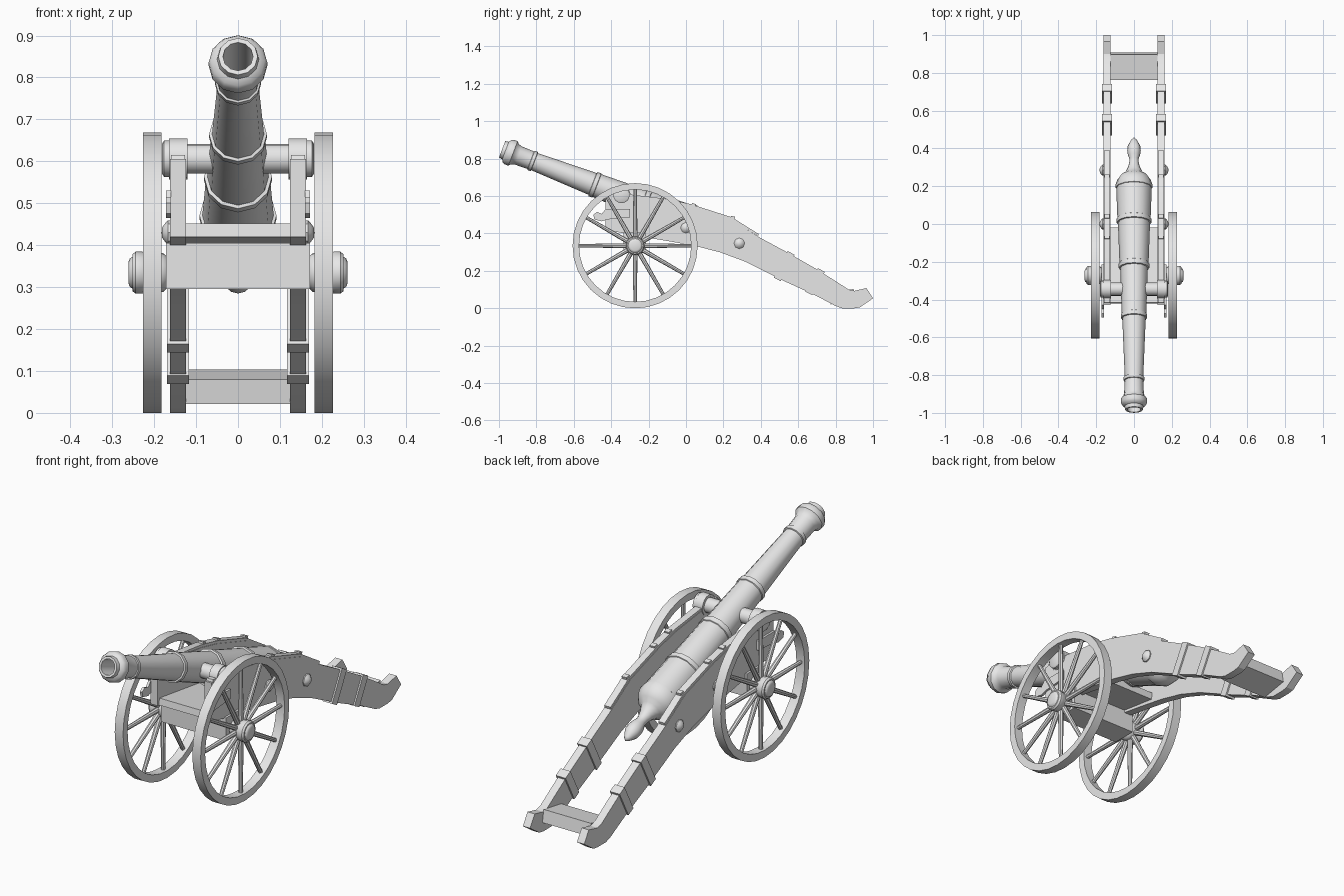
import bpy, bmesh, math
from mathutils import Matrix, Vector

if "Cube" in bpy.data.objects:
    bpy.data.objects.remove(bpy.data.objects["Cube"])

METAL = bpy.data.materials.new("plain grey")
METAL.diffuse_color = (0.8, 0.8, 0.8, 1)
METAL.use_nodes = True
METAL.node_tree.nodes["Principled BSDF"].inputs["Base Color"].default_value = METAL.diffuse_color
TO_X = Matrix.Rotation(math.pi / 2, 4, 'Y')          # local z -> world x


def finish(name, bm, matrix=Matrix(), mirror=False, angle=36):
    """Turn a bmesh into an object, optionally mirrored across x."""
    bmesh.ops.transform(bm, matrix=matrix, verts=bm.verts)
    bmesh.ops.remove_doubles(bm, verts=bm.verts, dist=1e-5)
    bmesh.ops.recalc_face_normals(bm, faces=bm.faces)
    me = bpy.data.meshes.new(name)
    bm.to_mesh(me)
    bm.free()
    me.materials.append(METAL)
    me.shade_smooth()
    me.set_sharp_from_angle(angle=math.radians(angle))
    ob = bpy.data.objects.new(name, me)
    bpy.context.collection.objects.link(ob)
    if mirror:
        ob.modifiers.new("mirror", 'MIRROR').use_mirror_merge = False
    return ob


def lathe(name, profile, matrix, n=12, closed=False, mirror=False):
    """Spin (height, radius) points about local z."""
    bm = bmesh.new()
    rings = [[bm.verts.new((r * math.cos(2 * math.pi * i / n),
                            r * math.sin(2 * math.pi * i / n), h)) for i in range(n)]
             for h, r in profile]
    pairs = list(zip(rings, rings[1:]))
    if closed:
        pairs.append((rings[-1], rings[0]))
    for a, b in pairs:
        for i in range(n):
            j = (i + 1) % n
            bm.faces.new((a[i], a[j], b[j], b[i]))
    return finish(name, bm, matrix, mirror)


def box(name, loc, size, tilt=0, mirror=False):
    bm = bmesh.new()
    bmesh.ops.create_cube(bm, size=1)
    m = (Matrix.Translation(loc) @ Matrix.Rotation(math.radians(tilt), 4, 'X')
         @ Matrix.Diagonal((*size, 1)))
    return finish(name, bm, m, mirror)


def slab(name, outline, x0, x1):
    """Extrude a (y, z) outline from x0 to x1, mirrored."""
    bm = bmesh.new()
    f = bm.faces.new([bm.verts.new((x0, y, z)) for y, z in outline])
    g = bmesh.ops.extrude_face_region(bm, geom=[f])
    bmesh.ops.translate(bm, vec=(x1 - x0, 0, 0),
                        verts=[v for v in g["geom"] if isinstance(v, bmesh.types.BMVert)])
    return finish(name, bm, mirror=True, angle=20)


# Barrel: one turned profile with bands, rounded breech and knob, (y, radius)
SLOPE = 0.383
axis = Vector((0, 1, -SLOPE)).normalized()
muzzle = Vector((0, -0.983, 0.85))
along = Matrix.Translation(muzzle) @ axis.to_track_quat('Z', 'Y').to_matrix().to_4x4()
barrel = [(-.70, 0), (-.70, .034), (-.983, .036), (-.983, .047), (-.965, .05), (-.957, .064),
          (-.945, .070), (-.925, .070), (-.915, .058), (-.895, .052), (-.83, .050),
          (-.828, .055), (-.812, .055), (-.81, .049), (-.50, .062), (-.498, .069),
          (-.478, .069), (-.476, .065), (-.235, .073), (-.233, .081), (-.21, .081),
          (-.208, .077), (.005, .085), (.007, .092), (.028, .092), (.03, .088),
          (.19, .094), (.192, .097), (.21, .097), (.235, .088), (.255, .072), (.268, .05),
          (.285, .040), (.30, .032), (.325, .025), (.345, .024), (.365, .032), (.39, .036),
          (.41, .034), (.43, .024), (.445, .015), (.46, 0)]
stretch = math.sqrt(1 + SLOPE ** 2)
lathe("barrel", [((y + .983) * stretch, r) for y, r in barrel], along, 12)

# Trunnions across the barrel, with end caps and cap squares over them
TY, TZ = -0.345, 0.606
pivot = Matrix.Translation((0, TY, TZ)) @ TO_X
lathe("trunnion", [(-.17, 0), (-.17, .035), (.17, .035), (.17, 0)], pivot, 16)
lathe("trunnion_cap", [(.163, 0), (.163, .044), (.176, .044), (.181, .036), (.181, 0)],
      pivot, 16, mirror=True)
lathe("cap_square", [(.121, .036), (.121, .049), (.164, .049), (.164, .036)],
      pivot, 16, closed=True, mirror=True)

# Carriage cheeks: long curved side planks ending in an upturned trail
cheek = [(-.43, .605), (-.30, .597), (-.10, .572), (.02, .545), (.24, .475), (.32, .425),
         (.40, .375), (.53, .305), (.69, .214), (.80, .145), (.87, .100), (.90, .093),
         (.965, .108), (1.0, .053), (.93, .005), (.90, 0), (.835, 0), (.80, .012),
         (.69, .07), (.53, .143), (.315, .25), (.18, .30), (.05, .333), (-.10, .36),
         (-.28, .39), (-.43, .42)]
slab("cheek", cheek, .124, .162)

# Iron straps along the top edge of the cheeks
strap = [(-.42, .603), (-.30, .596), (-.10, .572), (.02, .545), (.24, .475), (.32, .425), (.385, .385)]
slab("top_strap", strap + [(y + .004, z + .012) for y, z in reversed(strap)], .126, .160)
for y, z in ((-.07, .576), (.04, .55), (.25, .482)):
    box("strap_clip", (.143, y, z), (.026, .022, .02), -15, True)

# Hook plates on the outside at the front
hook = [(-.49, .475), (-.495, .50), (-.475, .515), (-.45, .505), (-.43, .53), (-.30, .53),
        (-.30, .485), (-.42, .475), (-.45, .465)]
slab("hook_plate", hook, .160, .172)

# Bands wrapped round the trail
for y, z, h in ((.525, .225, .16), (.69, .142, .142)):
    box("trail_band", (.143, y, z), (.052, .042, h), -28, True)

# Domed bolts through the cheeks
for y, z in ((0, .43), (.285, .347)):
    m = Matrix.Translation((0, y, z)) @ TO_X
    lathe("cheek_bolt", [(.15, 0), (.15, .029), (.167, .029), (.174, .022), (.181, .012), (.182, 0)],
          m, 8, mirror=True)

# Cross pieces: floor plank, axle bed and trail plank
box("floor_plank", (0, -.22, .408), (.25, .40, .032), -8)
box("axle_bed", (0, -.275, .35), (.344, .12, .11))
box("trail_plank", (0, .835, .062), (.25, .135, .06), 10)

# Axle and wheels: rim, hub and twelve spokes each
HUB = Vector((0, -.272, .3345))
wheel = Matrix.Translation(HUB) @ TO_X
lathe("axle", [(-.23, 0), (-.23, .03), (.23, .03), (.23, 0)], wheel, 16)
lathe("wheel_rim", [(.183, .300), (.183, .3345), (.227, .3345), (.227, .300)],
      wheel, 32, closed=True, mirror=True)
lathe("wheel_hub", [(.168, 0), (.168, .036), (.178, .046), (.190, .048), (.225, .048),
                    (.228, .050), (.244, .050), (.252, .044), (.252, .038), (.258, .034),
                    (.261, .026), (.261, 0)], wheel, 16, mirror=True)
for k in range(12):
    turn = (Matrix.Translation(HUB + Vector((.205, 0, 0)))
            @ Matrix.Rotation(k * math.pi / 6, 4, 'X'))
    lathe("spoke", [(.03, .013), (.31, .009)], turn, 8, mirror=True)
